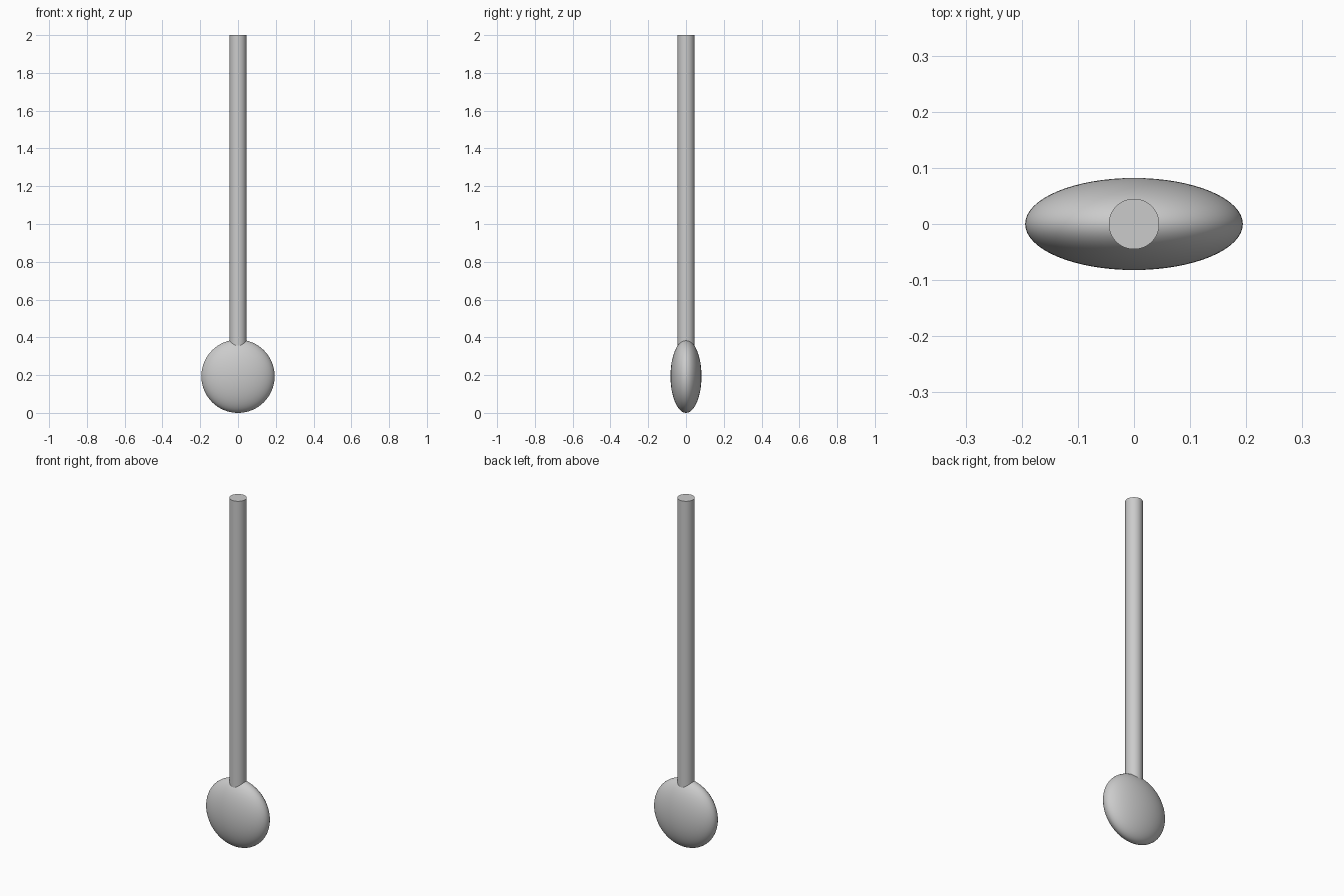
import bpy, math

if "Cube" in bpy.data.objects:
    bpy.data.objects.remove(bpy.data.objects["Cube"])

TOP = 2.0
ROD_R = 0.045
ROD_BASE = 0.33                  # buried inside the bob
BOB = (0.194, 0.082, 0.194)      # half sizes of the flattened bob


def finish(name):
    obj = bpy.context.object
    obj.name = name
    bpy.ops.object.transform_apply(location=False, rotation=True, scale=True)
    bpy.ops.object.shade_smooth_by_angle(angle=math.radians(40))
    return obj


# Flattened round bob, poles facing front and back
bpy.ops.mesh.primitive_uv_sphere_add(segments=64, ring_count=32, radius=1,
                                     location=(0, 0, BOB[2]),
                                     rotation=(math.pi / 2, 0, 0))
bpy.context.object.scale = (BOB[0], BOB[2], BOB[1])
finish("bob")

# Straight round rod
bpy.ops.mesh.primitive_cylinder_add(vertices=64, radius=ROD_R,
                                    depth=TOP - ROD_BASE,
                                    location=(0, 0, (TOP + ROD_BASE) / 2))
finish("rod")
